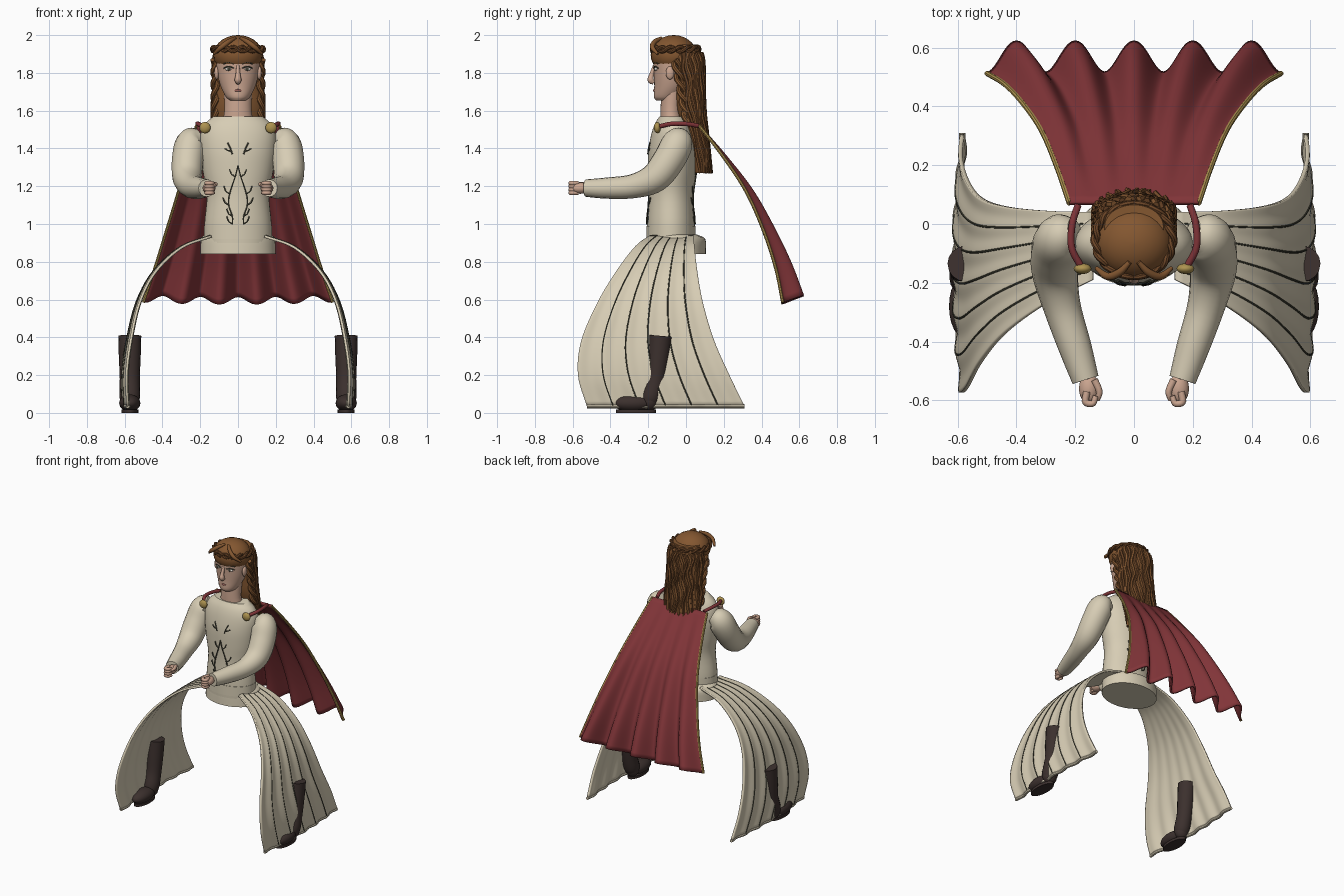
import bpy, bmesh
from math import sin, cos, pi

if "Cube" in bpy.data.objects:
    bpy.data.objects.remove(bpy.data.objects["Cube"])

def mat(name, r, g, b):
    m = bpy.data.materials.new(name)
    m.diffuse_color = (r, g, b, 1)
    m.use_nodes = True
    m.node_tree.nodes["Principled BSDF"].inputs["Base Color"].default_value = m.diffuse_color
    return m

CREAM = mat("cream cloth", 0.68, 0.61, 0.46)
RED = mat("red cloth", 0.22, 0.035, 0.04)
SKIN = mat("skin", 0.60, 0.38, 0.28)
HAIR = mat("auburn hair", 0.23, 0.095, 0.03)
STRAND = mat("dark hair", 0.15, 0.06, 0.02)
BOOT = mat("leather", 0.045, 0.03, 0.027)
GOLD = mat("gold", 0.42, 0.29, 0.08)
THREAD = mat("dark thread", 0.06, 0.06, 0.04)
WHITE = mat("eye white", 0.7, 0.66, 0.6)

def add(name, me, m):
    o = bpy.data.objects.new(name, me)
    bpy.context.collection.objects.link(o)
    me.materials.clear()
    me.materials.append(m)
    return o

def at(pts, t):
    """Catmull-Rom sample of a list of tuples, t in 0..1"""
    n = len(pts) - 1
    i = min(int(t * n), n - 1)
    f = t * n - i
    b, c = pts[i], pts[i + 1]
    a = pts[i - 1] if i else [2 * p - q for p, q in zip(b, c)]
    d = pts[i + 2] if i + 2 <= n else [2 * q - p for p, q in zip(b, c)]
    return [0.5 * (2 * q + (r - p) * f + (2 * p - 5 * q + 4 * r - s) * f * f
            + (3 * q - p - 3 * r + s) * f ** 3) for p, q, r, s in zip(a, b, c, d)]

def grid(name, fn, nu, nv, m, closed=False, thick=0):
    """Surface fn(u, v); closed wraps u and caps the ends, thick makes a sheet"""
    bm = bmesh.new()
    cols = nu if closed else nu + 1
    rows = [[bm.verts.new(fn(i / nu, j / nv)) for i in range(cols)] for j in range(nv + 1)]
    for a, b in zip(rows, rows[1:]):
        for i in range(nu):
            k = (i + 1) % cols
            bm.faces.new((a[i], a[k], b[k], b[i]))
    if closed:
        bm.faces.new(rows[0])
        bm.faces.new(rows[-1])
    bmesh.ops.recalc_face_normals(bm, faces=bm.faces)
    me = bpy.data.meshes.new(name)
    bm.to_mesh(me)
    bm.free()
    o = add(name, me, m)
    if thick:
        s = o.modifiers.new("thickness", 'SOLIDIFY')
        s.thickness, s.offset = thick, 0
    smooth(o)
    return o

def smooth(o):
    bpy.ops.object.select_all(action='DESELECT')
    o.select_set(True)
    bpy.context.view_layer.objects.active = o
    bpy.ops.object.shade_smooth_by_angle(angle=0.7)

def loft(name, rings, m, nv=20, nu=40):
    """Elliptic rings of (z, centre y, half width, half depth)"""
    def fn(u, v):
        z, cy, rx, ry = at(rings, v)
        return (rx * cos(2 * pi * u), cy + ry * sin(2 * pi * u), z)
    return grid(name, fn, nu, nv, m, closed=True)

def tubes(name, paths, m, r=1.0, steps=14, res=3):
    """Round tubes through smoothed paths; a 4th value is the local radius"""
    cu = bpy.data.curves.new(name, 'CURVE')
    cu.dimensions, cu.bevel_depth, cu.bevel_resolution, cu.use_fill_caps = '3D', r, res, True
    for p in paths:
        s = cu.splines.new('POLY')
        s.points.add(steps)
        for i, q in enumerate(s.points):
            c = at(p, i / steps)
            q.co = (*c[:3], 1)
            q.radius = c[3] if len(c) > 3 else 1
    tmp = bpy.data.objects.new(name, cu)
    bpy.context.collection.objects.link(tmp)
    bpy.context.view_layer.update()
    me = bpy.data.meshes.new_from_object(tmp.evaluated_get(bpy.context.evaluated_depsgraph_get()))
    bpy.data.objects.remove(tmp)
    o = add(name, me, m)
    smooth(o)
    return o

def ball(name, loc, size, m):
    def fn(u, v):
        t = pi * (0.01 + 0.98 * v)
        return [c + s * d for c, s, d in zip(loc, size, (sin(t) * cos(2 * pi * u), sin(t) * sin(2 * pi * u), cos(t)))]
    return grid(name, fn, 24, 14, m, closed=True)

# Bodice, belt and peplum
BODY = [(0.90, -0.08, 0.175, 0.125), (1.0, -0.08, 0.178, 0.127), (1.15, -0.08, 0.165, 0.12), (1.27, -0.075, 0.185, 0.127),
        (1.38, -0.07, 0.2, 0.13), (1.47, -0.07, 0.2, 0.115), (1.53, -0.07, 0.175, 0.095), (1.57, -0.07, 0.13, 0.07)]
loft("bodice", BODY, CREAM, 28)
loft("belt", [(0.92, -0.08, 0.18, 0.13), (0.99, -0.08, 0.18, 0.13)], CREAM, 2)
loft("peplum", [(0.84, -0.05, 0.2, 0.155), (0.92, -0.05, 0.196, 0.152), (0.945, -0.07, 0.175, 0.125)], CREAM, 8)

# Neck, head and hair mass
loft("neck", [(1.54, -0.075, 0.085, 0.06), (1.6, -0.08, 0.072, 0.055), (1.72, -0.07, 0.075, 0.06)], SKIN, 6)
loft("head", [(1.655, -0.105, 0.045, 0.055), (1.675, -0.10, 0.065, 0.07), (1.73, -0.08, 0.092, 0.088), (1.8, -0.07, 0.11, 0.1),
              (1.88, -0.065, 0.115, 0.107), (1.95, -0.065, 0.085, 0.085)], SKIN)
ball("hair_cap", (0, -0.065, 1.895), (0.13, 0.122, 0.105), HAIR)
BACK = [(1.95, -0.01, 0.10, 0.075), (1.87, 0.0, 0.125, 0.09), (1.74, 0.015, 0.125, 0.08), (1.6, 0.025, 0.135, 0.075),
        (1.42, 0.07, 0.13, 0.05), (1.27, 0.09, 0.12, 0.045)]
loft("long_hair", BACK, HAIR)
locks = []
for k in range(19):
    a = pi * (-0.12 + 1.24 * k / 18)
    path = []
    for j in range(13):
        z, cy, rx, ry = at(BACK, 0.12 + 0.88 * j / 12)
        b = a + 0.09 * sin(j * 1.7 + k)
        path.append((rx * 1.02 * cos(b), cy + ry * 1.02 * sin(b), z, 0.012 - 0.004 * j / 12))
    locks.append(path)
tubes("hair_locks", locks[::2], HAIR, steps=36, res=1)
tubes("dark_hair_locks", locks[1::2], STRAND, steps=36, res=1)
# Twisted side tresses and crown braid
tress, crown = [], []
for ph in (0, pi):
    for s in (-1, 1):
        tress.append([(s * (0.122 + 0.012 * cos(j + ph)), -0.055 + 0.004 * j + 0.015 * sin(j + ph), 1.87 - 0.021 * j, 0.013) for j in range(17)])
    crown.append([((0.13 + 0.008 * cos(j * 0.9 + ph)) * cos(2 * pi * j / 56), -0.055 + 0.125 * sin(2 * pi * j / 56),
                   1.925 + 0.012 * sin(j * 0.9 + ph), 0.011) for j in range(57)])
tubes("side_tresses", tress, HAIR, steps=50, res=2)
tubes("crown_braid", crown, STRAND, steps=112, res=2)
tubes("front_curls", [[(s * 0.015, -0.13, 1.985, 0.008), (s * 0.05, -0.165, 1.965, 0.013), (s * 0.09, -0.178, 1.935, 0.013),
                       (s * 0.128, -0.15, 1.90, 0.007)] for s in (-1, 1)], HAIR)

# Face
tubes("nose", [[(0, -0.167, 1.84, 0.008), (0, -0.182, 1.79, 0.013), (0, -0.187, 1.762, 0.018), (0, -0.17, 1.748, 0.012)]], SKIN)
tubes("lips", [[(-0.028, -0.157, 1.705, 0.003), (0, -0.168, 1.707, 0.007), (0.028, -0.157, 1.705, 0.003)]], mat("lips", 0.35, 0.13, 0.11))
for s in (-1, 1):
    ball("eye", (s * 0.048, -0.158, 1.82), (0.021, 0.01, 0.009), WHITE)
    ball("pupil", (s * 0.048, -0.166, 1.82), (0.008, 0.004, 0.008), THREAD)
    ball("ear", (s * 0.113, -0.085, 1.80), (0.013, 0.022, 0.035), SKIN)
tubes("brows_and_lids", [[(s * 0.022, -0.17, z), (s * 0.05, -0.164, z + 0.009), (s * 0.076, -0.147, z)]
                         for s in (-1, 1) for z in (1.825, 1.848)], THREAD, 0.0035)

# Arms, hands and shoulder brooches
for s in (-1, 1):
    tubes("sleeve", [[(s * 0.2, -0.03, 1.46, 0.05), (s * 0.245, -0.045, 1.43, 0.082), (s * 0.265, -0.09, 1.34, 0.085), (s * 0.268, -0.165, 1.245, 0.079),
                      (s * 0.245, -0.28, 1.2, 0.064), (s * 0.2, -0.42, 1.19, 0.056), (s * 0.165, -0.53, 1.19, 0.046)]], CREAM, steps=30, res=6)
    ball("palm", (s * 0.153, -0.56, 1.19), (0.034, 0.052, 0.03), SKIN)
    tubes("fingers", [[(s * 0.16, -0.57, z, 0.012), (s * 0.165, -0.605, z, 0.012), (s * 0.14, -0.61, z, 0.011), (s * 0.13, -0.585, z, 0.009)]
                      for z in (1.165, 1.182, 1.199, 1.216)] + [[(s * 0.135, -0.53, 1.21, 0.013), (s * 0.118, -0.57, 1.21, 0.011), (s * 0.125, -0.6, 1.205, 0.008)]], SKIN)
    ball("brooch", (s * 0.175, -0.152, 1.51), (0.03, 0.018, 0.03), GOLD)
    tubes("cape_strap", [[(s * 0.18, -0.145, 1.515), (s * 0.212, -0.08, 1.53), (s * 0.21, 0.0, 1.53), (s * 0.19, 0.065, 1.52)]], RED, 0.012)

# Split skirt panels: (x, z, front y, back y) down the drape
DRAPE = [(0.14, 0.935, -0.19, 0.04), (0.30, 0.875, -0.27, 0.045), (0.44, 0.745, -0.37, 0.06), (0.525, 0.58, -0.47, 0.09),
         (0.572, 0.38, -0.555, 0.15), (0.595, 0.2, -0.572, 0.23), (0.59, 0.035, -0.525, 0.31)]
def panel(s, lift=0):
    def fn(u, v):
        x, z, y0, y1 = at(DRAPE, v)
        x += v * (0.025 * sin(pi * u) + 0.006 * cos(12 * pi * u) - 0.012)
        return (s * (x + lift * min(1, v * 2)), y0 + (y1 - y0) * u, z + lift * (1 - v))
    return fn
for s in (-1, 1):
    grid("skirt_panel", panel(s), 60, 36, CREAM, thick=0.014)
    f = panel(s, 0.006)
    tubes("skirt_seams", [[f(k / 6, j / 18) for j in range(19)] for k in range(1, 6)], THREAD, 0.004, 40, 1)
    tubes("skirt_hem", [[panel(s)(j / 36, 1) for j in range(37)]], CREAM, 0.011, 72, 2)

# Boots
for s in (-1, 1):
    x = s * 0.573
    tubes("boot_shaft", [[(x, -0.135, 0.408, 0.061), (x, -0.145, 0.3, 0.058), (x, -0.16, 0.18, 0.053), (x, -0.185, 0.09, 0.055), (x, -0.2, 0.05, 0.045)]], BOOT, res=6)
    ball("boot_foot", (x, -0.28, 0.052), (0.056, 0.11, 0.046), BOOT)
    ball("boot_heel", (x, -0.19, 0.065), (0.05, 0.045, 0.055), BOOT)
    grid("boot_sole", lambda u, v: (x + 0.045 * cos(2 * pi * u), -0.265 + 0.105 * sin(2 * pi * u), 0.018 * v), 24, 1, BOOT, closed=True)

# Flowing cape: (half width, y, z) down the back
FLOW = [(0.22, 0.07, 1.52), (0.262, 0.2, 1.36), (0.315, 0.335, 1.17), (0.38, 0.44, 0.96), (0.44, 0.515, 0.77), (0.50, 0.565, 0.595)]
def cape(u, v):
    w, y, z = at(FLOW, v)
    c = 2 * u - 1
    fold = cos(5 * pi * c) if abs(c) < 0.95 else cos(5 * pi * 0.95)
    fold = cos(pi * c * 5)
    return (w * c, y + 0.053 * v ** 1.3 * fold, z + 0.02 * v * v * fold + 0.01 * v * c * c)
grid("cape", cape, 100, 30, RED, thick=0.014)
tubes("cape_trim", [[cape(u, j / 15) for j in range(16)] for u in (0, 1)], GOLD, 0.009, 30, 2)

# Branching embroidery on front and back of the bodice
def on_body(x, z, side):
    zs = [at(BODY, i / 80) for i in range(81)]
    _, cy, rx, ry = min(zs, key=lambda q: abs(q[0] - z))
    return (x, cy + side * (ry * max(0, 1 - (x / rx) ** 2) ** 0.5 + 0.003), z)
STEM = [(0.0, 1.31), (0.015, 1.25), (0.045, 1.16), (0.05, 1.1), (0.03, 1.04), (0.03, 1.0)]
for side, name in ((-1, "front_embroidery"), (1, "back_embroidery")):
    lines = []
    for s in (-1, 1):
        lines.append([on_body(s * x, z, side) for x, z in STEM])
        for x, z in STEM[1:]:
            lines.append([on_body(s * (x + d), z + h, side) for d, h in ((0, 0), (0.02, 0.015), (0.03, 0.04))])
        lines.append([on_body(s * x, z, side) for x, z in ((0.03, 1.37), (0.04, 1.4), (0.055, 1.43))])
        lines.append([on_body(s * x, z, side) for x, z in ((0.035, 1.385), (0.055, 1.39), (0.07, 1.4))])
    tubes(name, lines, THREAD, 0.004, 14, 1)
